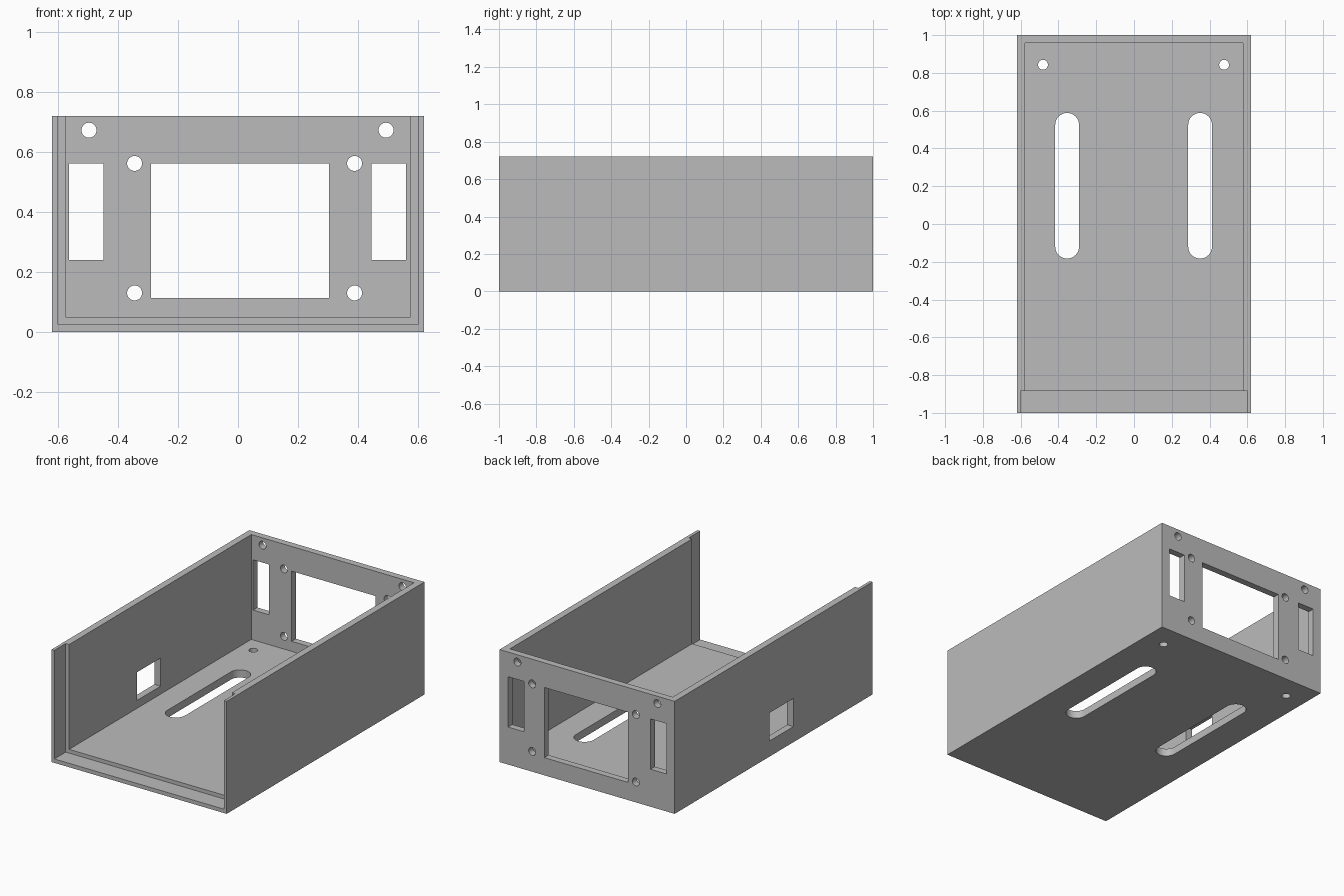
import bpy
import math
from mathutils import Matrix, Vector

if "Cube" in bpy.data.objects:
    bpy.data.objects.remove(bpy.data.objects["Cube"])

HALF_W, HEIGHT = 0.62, 0.72
INNER_W, INNER_BACK, FLOOR = 0.576, 0.957, 0.049
TOP = HEIGHT + 0.1

grey = bpy.data.materials.new("plain grey")
grey.use_nodes = True
colour = (0.5, 0.5, 0.5, 1)
grey.diffuse_color = colour
grey.node_tree.nodes["Principled BSDF"].inputs["Base Color"].default_value = colour


def prism(name, outline, depth, matrix=Matrix()):
    """Closed solid: an outline in local xy, extruded along local z."""
    n = len(outline)
    verts = [matrix @ Vector((u, v, w)) for w in (0, depth) for u, v in outline]
    faces = [list(range(n))[::-1], list(range(n, 2 * n))]
    faces += [(i, (i + 1) % n, (i + 1) % n + n, i + n) for i in range(n)]
    mesh = bpy.data.meshes.new(name)
    mesh.from_pydata(verts, [], faces)
    obj = bpy.data.objects.new(name, mesh)
    bpy.context.collection.objects.link(obj)
    return obj


def rect(u0, u1, v0, v1):
    return [(u0, v0), (u1, v0), (u1, v1), (u0, v1)]


def box(name, x, y, z):
    return prism(name, rect(*x, *y), z[1] - z[0], Matrix.Translation((0, 0, z[0])))


def rounded(u, v0, v1, r, steps=16):
    """Circle when v0 equals v1, otherwise a slot with round ends."""
    points = []
    for v, start in ((v1, 0), (v0, math.pi)):
        count = steps if v0 == v1 else steps + 1
        for i in range(count):
            a = start + math.pi * i / steps
            points.append((u + r * math.cos(a), v + r * math.sin(a)))
    return points


# Outer block
case = box("open_case", (-HALF_W, HALF_W), (-1, 1), (0, HEIGHT))
case.data.materials.append(grey)

# Main cavity and the shallow step around the open front
cutters = [
    box("cavity", (-INNER_W, INNER_W), (-1.1, INNER_BACK), (FLOOR, TOP)),
    box("front_step", (-0.6, 0.6), (-1.2, -0.885), (0.025, TOP + 0.1)),
    # Window in the right-hand side wall
    box("side_window", (-0.7, -0.5), (-0.2, 0.04), (0.1, 0.28)),
]

# Back wall openings: local xy maps to world xz, extruded towards the back
back = Matrix.Translation((0, 1.1, 0)) @ Matrix.Rotation(math.pi / 2, 4, "X")
openings = [rect(-0.29, 0.303, 0.113, 0.562),
            rect(-0.563, -0.449, 0.24, 0.562),
            rect(0.446, 0.56, 0.24, 0.562)]
screw_holes = [(-0.497, 0.673), (0.494, 0.673)]
screw_holes += [(x, z) for x in (-0.345, 0.389) for z in (0.13, 0.562)]
openings += [rounded(x, z, z, 0.025) for x, z in screw_holes]
cutters += [prism("back_opening", o, 0.2, back) for o in openings]

# Floor slots and small holes
below = Matrix.Translation((0, 0, -0.1))
for slot_x, hole_x in ((-0.354, -0.482), (0.35, 0.477)):
    cutters.append(prism("floor_slot", rounded(slot_x, -0.12, 0.525, 0.063), 0.2, below))
    cutters.append(prism("floor_hole", rounded(hole_x, 0.843, 0.843, 0.026), 0.2, below))

# Cut everything, then bake the result and drop the cutters
for cutter in cutters:
    cutter.hide_render = True
    cut = case.modifiers.new("cut", "BOOLEAN")
    cut.operation = "DIFFERENCE"
    cut.solver = "EXACT"
    cut.object = cutter
bpy.context.view_layer.update()
depsgraph = bpy.context.evaluated_depsgraph_get()
baked = bpy.data.meshes.new_from_object(case.evaluated_get(depsgraph))
case.modifiers.clear()
case.data = baked
baked.materials.clear()
baked.materials.append(grey)
for polygon in baked.polygons:
    polygon.material_index = 0
for cutter in cutters:
    bpy.data.objects.remove(cutter)

# Smooth the round holes, keep all other edges sharp
bpy.ops.object.select_all(action="DESELECT")
case.select_set(True)
bpy.context.view_layer.objects.active = case
bpy.ops.object.shade_smooth_by_angle(angle=math.radians(30))
